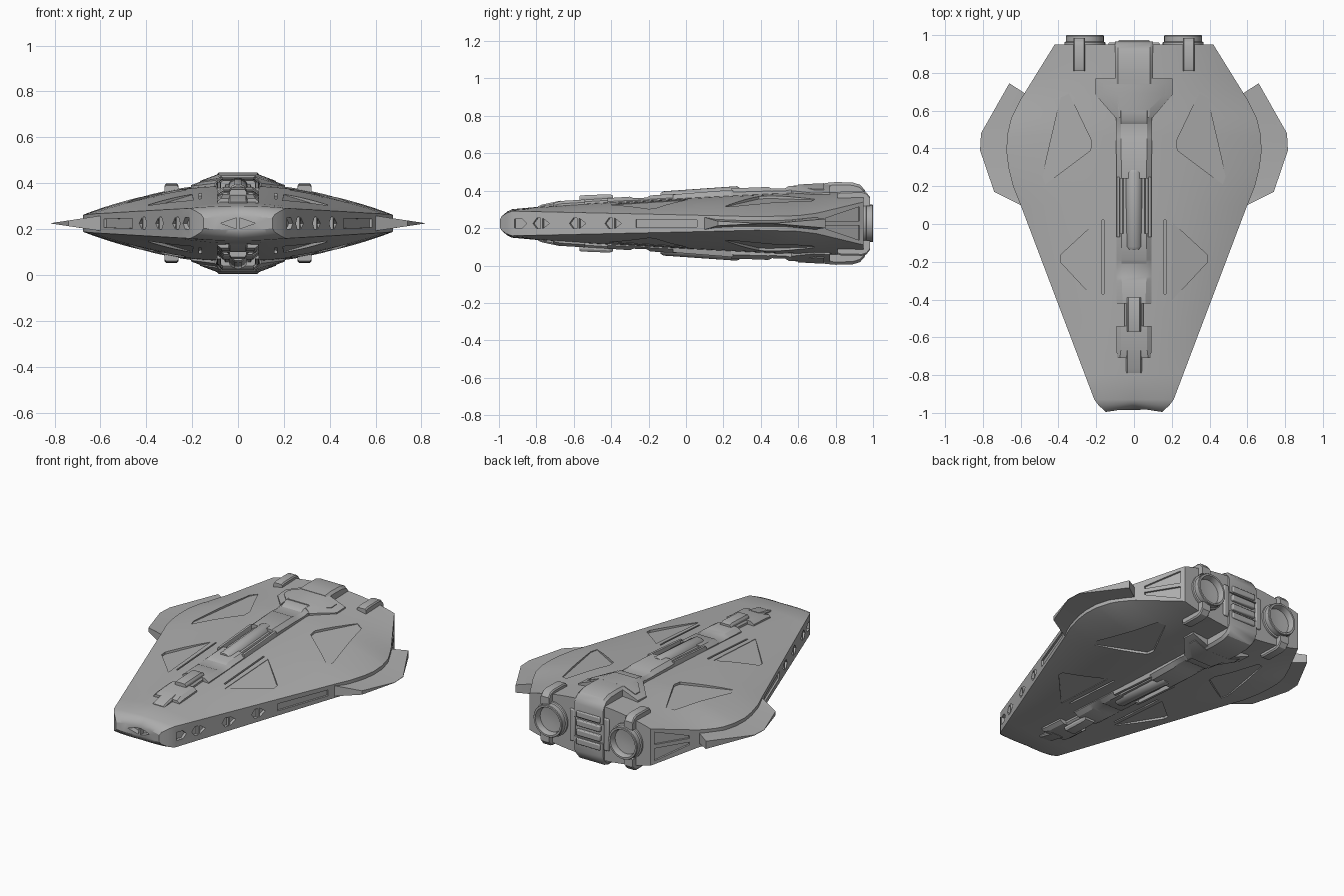
import bpy, bmesh, math
from mathutils import Vector

if "Cube" in bpy.data.objects:
    bpy.data.objects.remove(bpy.data.objects["Cube"])

MID = 0.225  # height of the symmetry plane
gray = bpy.data.materials.new("hull gray")
gray.diffuse_color = (0.42, 0.42, 0.42, 1)
gray.use_nodes = True
gray.node_tree.nodes["Principled BSDF"].inputs["Base Color"].default_value = gray.diffuse_color


def finish(name, bm, mirror=None, z=MID, angle=28):
    bmesh.ops.recalc_face_normals(bm, faces=bm.faces)
    me = bpy.data.meshes.new(name)
    bm.to_mesh(me)
    bm.free()
    me.materials.append(gray)
    ob = bpy.data.objects.new(name, me)
    bpy.context.collection.objects.link(ob)
    ob.location.z = z
    if mirror:
        m = ob.modifiers.new("mirror", "MIRROR")
        m.use_axis = mirror
        m.use_mirror_merge = False
    smooth(ob, angle)
    return ob


def smooth(ob, angle=28):
    bpy.ops.object.select_all(action='DESELECT')
    ob.select_set(True)
    bpy.context.view_layer.objects.active = ob
    bpy.ops.object.shade_smooth_by_angle(angle=math.radians(angle))


def skin(bm, rings):
    """Join closed rings of points and cap both ends."""
    vs = [[bm.verts.new(p) for p in r] for r in rings]
    n = len(vs[0])
    for a, b in zip(vs, vs[1:]):
        for i in range(n):
            j = (i + 1) % n
            bm.faces.new((a[i], a[j], b[j], b[i]))
    bm.faces.new(vs[0])
    bm.faces.new(vs[-1])


def lerp(table, y):
    if y <= table[0][0]:
        return table[0][1]
    for (a, va), (b, vb) in zip(table, table[1:]):
        if y <= b:
            return va + (vb - va) * (y - a) / (b - a)
    return table[-1][1]


# Hull shape: half width, centre half height, edge half height along y
WIDTH = [(-.995, .15), (-.985, .16), (-.96, .187), (-.93, .21), (.1, .6), (.2, .64), (.3, .665),
         (.38, .675), (.47, .672), (.56, .65), (.66, .6), (.95, .42)]
CREST = [(-.995, .03), (-.985, .048), (-.96, .066), (-.93, .076), (-.8, .088), (-.5, .108),
         (0, .137), (.5, .163), (.95, .172)]
EDGE = [(-.995, .022), (-.985, .038), (-.96, .055), (-.93, .066), (.1, .043), (.38, .036),
        (.6, .042), (.7, .055), (.95, .115)]


def height(x, y):
    t = min(1, abs(x) / lerp(WIDTH, y))
    e = lerp(EDGE, y)
    return e + (lerp(CREST, y) - e) * (1 - t ** 2.1)


# Main hull
bm = bmesh.new()
ys = sorted({p[0] for p in WIDTH + CREST + EDGE} | {-.65, -.25, .8, .25, .87})
rings = []
for y in ys:
    w = lerp(WIDTH, y)
    top = [w * math.sin(math.pi * i / 36) for i in range(-18, 19)]
    notch = max(0, (-.93 - y) / .065) * .022
    shift = lambda x: y + notch * max(0, 1 - abs(x) / .15)
    rings.append([(x, shift(x), height(x, y)) for x in top] +
                 [(x, shift(x), -height(x, y)) for x in reversed(top)])
skin(bm, rings)
hull = finish("hull", bm)

# Recesses cut into the hull
cut = bmesh.new()


def wall_cut(p0, d, profile, depth=.02):
    """Cut an outline (along wall, up) into a wall, on both sides and above/below."""
    d = Vector(d).normalized()
    n = Vector((d.y, -d.x))
    for sx in (1, -1):
        skin(cut, [[(sx * (p0[0] + d.x * s + n.x * k), p0[1] + d.y * s + n.y * k, z)
                    for s, z in profile] for k in (-depth, .04)])


def pocket(pts):
    """Sunken deck panel; each point is x, y, depth."""
    for sx in (1, -1):
        for sz in (1, -1):
            skin(cut, [[(sx * x, y, sz * (height(x, y) + o * dep + (1 - abs(o)) * .05))
                        for x, y, dep in pts] for o in (-1, 0)])


SIDE = (.379, 1)
for y in (-.77, -.575, -.385):                       # paired side windows
    p = (lerp(WIDTH, y), y)
    wall_cut(p, SIDE, [(-.052, 0), (-.03, -.028), (-.008, -.028), (-.008, .028), (-.03, .028)])
    wall_cut(p, SIDE, [(.004, -.028), (.042, 0), (.004, .028)])
wall_cut((lerp(WIDTH, -.885), -.885), SIDE,
         [(-.035, -.025), (.01, -.025), (.035, 0), (.01, .025), (-.035, .025)])
wall_cut((lerp(WIDTH, -.1), -.1), SIDE,              # long side slot
         [(-.18, -.022), (.17, -.018), (.17, .018), (-.18, .022)], .012)
for s in (1, -1):                                    # rear corner triangles
    wall_cut((.42, .95), (-.527, .85),
             [(-.025, s * .012), (-.025, s * .09), (-.24, s * .028), (-.24, s * .012)], .012)
# nose windows
for sx in (1, -1):
    skin(cut, [[(sx * x, y, z) for x, z in ((.006, -.024), (.075, 0), (.006, .024))]
               for y in (-1.03, -.945)])
pocket([(.345, .69, .003), (.225, .44, .014), (.23, .39, .014), (.47, .21, .003),
        (.485, .25, .006), (.388, .67, .006)])
pocket([(.2, .01, .003), (.39, -.165, .014), (.39, -.2, .014), (.195, -.41, .003)])
pocket([(.16, .02, .012), (.17, .02, .012), (.17, -.37, .012), (.16, -.37, .012)])
cutter = finish("hull_cutter", cut)
cutter.hide_render = True
mod = hull.modifiers.new("recesses", "BOOLEAN")
mod.operation, mod.solver, mod.object = 'DIFFERENCE', 'EXACT', cutter
bpy.context.view_layer.objects.active = hull
bpy.ops.object.modifier_apply(modifier=mod.name)
bpy.data.objects.remove(cutter)
smooth(hull)


def loft(name, secs, base=.06, cx=0):
    """Chamfered beam along y, copied below; sections: y, base half width, top half width, top, chamfer."""
    bm = bmesh.new()
    skin(bm, [[(cx - wb, y, base), (cx - wb, y, z - c), (cx - wt, y, z), (cx + wt, y, z),
               (cx + wb, y, z - c), (cx + wb, y, base)] for y, wb, wt, z, c in secs])
    return finish(name, bm, (cx != 0, False, True))


# Spine pieces, rear to front
loft("spine_tail", [(.74, .1, .085, .216, .015), (.8, .1, .085, .221, .015), (.89, .1, .085, .219, .015),
                    (.93, .1, .085, .207, .015), (.955, .1, .085, .18, .015), (.965, .1, .085, .15, .01)])
loft("spine_collar", [(.565, .1, .08, .2, .025), (.685, .205, .09, .207, .045), (.77, .205, .09, .211, .045)])
loft("collar_panel", [(.6, .085, .07, .208, .012), (.69, .165, .085, .213, .03), (.738, .165, .085, .215, .03)])
loft("spine_rear_beam", [(.24, .092, .065, .187, .02), (.44, .095, .07, .195, .022), (.46, .095, .07, .186, .014),
                         (.53, .095, .07, .188, .014), (.55, .095, .07, .2, .022), (.6, .1, .07, .203, .022)])
loft("spine_channel", [(-.08, .06, .055, .15, .01), (.26, .06, .055, .17, .01)])
for s in (1,):
    loft("channel_rail", [(-.07, .009, .007, .155, .004), (.25, .009, .007, .18, .004)], cx=.083)
loft("spine_front_beam", [(-.42, .092, .06, .135, .018), (-.3, .092, .065, .143, .02), (-.28, .092, .065, .135, .012),
                          (-.21, .092, .065, .138, .012), (-.19, .092, .065, .15, .02), (-.05, .092, .065, .158, .02)])
loft("neck", [(-.56, .05, .04, .125, .01), (-.4, .05, .04, .135, .01)])
loft("neck_block", [(-.57, .038, .03, .147, .012), (-.56, .038, .03, .15, .012), (-.41, .038, .03, .156, .012),
                    (-.39, .038, .03, .15, .012)])
loft("spine_front_block", [(-.71, .09, .075, .108, .012), (-.67, .092, .07, .12, .015), (-.54, .092, .07, .128, .015)])
loft("spine_tip", [(-.79, .042, .035, .092, .008), (-.77, .042, .035, .101, .008), (-.67, .042, .035, .122, .01)])


def lathe(name, profile, cx, mirror, steps=32):
    """Turn a (radius, y) profile about the y axis at cx."""
    bm = bmesh.new()
    skin(bm, [[(cx + r * math.cos(2 * math.pi * i / steps), y, r * math.sin(2 * math.pi * i / steps))
               for i in range(steps)] for r, y in profile])
    return finish(name, bm, mirror)


# Rounded barrel on the spine
bm = bmesh.new()
skin(bm, [[(.046 * k * math.cos(a), y, z + .046 * k * math.sin(a))
           for a in [2 * math.pi * i / 20 for i in range(20)]]
          for y, z, k in ((-.135, .124, .85), (-.12, .126, 1), (.27, .153, 1), (.285, .154, .85))])
finish("spine_barrel", bm, (False, False, True))

# Engines: hollow nozzles on the rear wall
lathe("engine_nozzle", [(.108, .9), (.108, .962), (.1, .966), (.1, .996), (.097, 1.0), (.086, 1.0),
                        (.08, .985), (.078, .962), (.03, .956)], .26, (True, False, False))
# Clamps over the engines
loft("engine_clamp", [(.81, .03, .024, .165, .008), (.83, .03, .024, .171, .008), (.94, .03, .024, .173, .008),
                      (.965, .03, .024, .165, .008), (.985, .03, .024, .14, .008)], .092, .29)


def box(name, x, y, z, mirror):
    bm = bmesh.new()
    skin(bm, [[(x[i], y[j], zz) for i, j in ((0, 0), (1, 0), (1, 1), (0, 1))] for zz in z])
    ob = finish(name, bm, mirror)
    b = ob.modifiers.new("bevel", "BEVEL")
    b.width, b.segments = .006, 2
    return ob


# Ribbed rear panel between the engines
box("rear_panel", (-.1, .1), (.9, .956), (-.14, .14), None)
for i, z in enumerate((.03, .085)):
    box("rear_rib_%d" % (i + 1), (-.082, .082), (.94, .975), (z - .019, z + .019), (False, False, True))
box("rear_post", (.1, .135), (.9, .962), (-.1, .1), (True, False, False))

# Thin wedge wings
outline = [(.5, .6), (.575, .69), (.66, .745), (.81, .48), (.815, .39), (.74, .17), (.6, .1), (.5, .14)]
bm = bmesh.new()
half = lambda x: .001 + max(0, .815 - x) * .15
tops = [(x, y, min(.033, half(x))) for x, y in outline]
skin(bm, [tops, [(x, y, -z) for x, y, z in tops]])
bmesh.ops.triangulate(bm, faces=[f for f in bm.faces if len(f.verts) > 4])
finish("wing", bm, (True, False, False))
